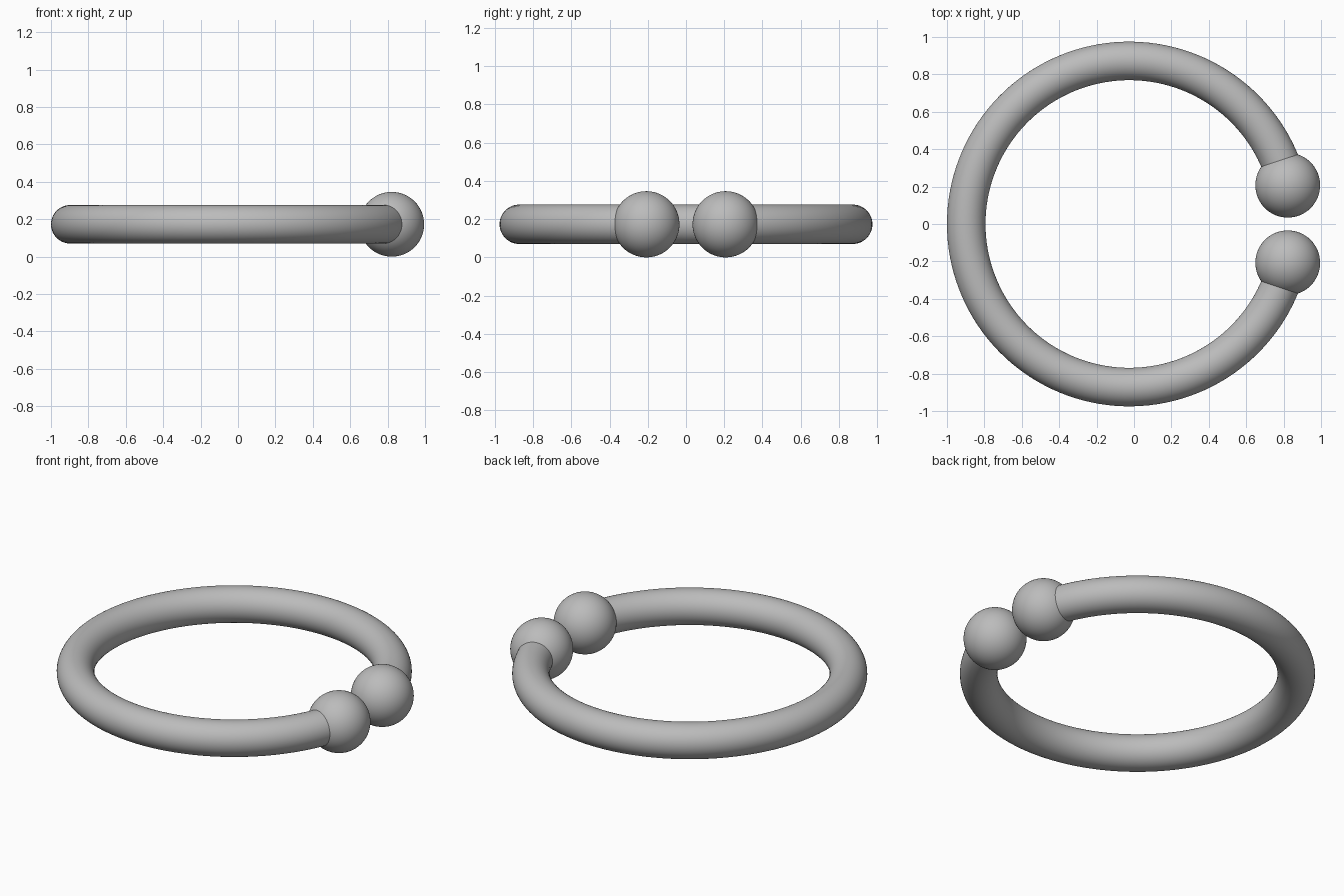
import bpy, bmesh, math
from mathutils import Matrix, Vector

if "Cube" in bpy.data.objects:
    bpy.data.objects.remove(bpy.data.objects["Cube"])

RING_R, TUBE_R, BALL_R = 0.872, 0.103, 0.173
CENTRE = Vector((-0.025, 0, BALL_R))
GAP = math.atan2(0.208, 0.85)  # half angle of the opening

steel = bpy.data.materials.new("brushed grey metal")
steel.use_nodes = True
grey = (0.5, 0.5, 0.5, 1)
steel.diffuse_color = grey
steel.node_tree.nodes["Principled BSDF"].inputs["Base Color"].default_value = grey


def finish(name, bm, location):
    bmesh.ops.recalc_face_normals(bm, faces=bm.faces)
    for face in bm.faces:
        face.smooth = True
    mesh = bpy.data.meshes.new(name)
    bm.to_mesh(mesh)
    bm.free()
    mesh.materials.append(steel)
    obj = bpy.data.objects.new(name, mesh)
    obj.location = location
    bpy.context.collection.objects.link(obj)


# Open ring: a round section spun from one ball centre to the other
bm = bmesh.new()
section = (Matrix.Rotation(GAP, 4, "Z") @ Matrix.Translation((RING_R, 0, 0))
           @ Matrix.Rotation(math.pi / 2, 4, "X"))
bmesh.ops.create_circle(bm, segments=48, radius=TUBE_R, matrix=section)
bmesh.ops.spin(bm, geom=bm.edges[:], cent=(0, 0, 0), axis=(0, 0, 1),
               angle=2 * (math.pi - GAP), steps=128)
finish("open_ring", bm, CENTRE)

# End balls
for name, side in (("back_ball", 1), ("front_ball", -1)):
    bm = bmesh.new()
    bmesh.ops.create_uvsphere(bm, u_segments=64, v_segments=32, radius=BALL_R)
    offset = Vector((RING_R * math.cos(GAP), side * RING_R * math.sin(GAP), 0))
    finish(name, bm, CENTRE + offset)
